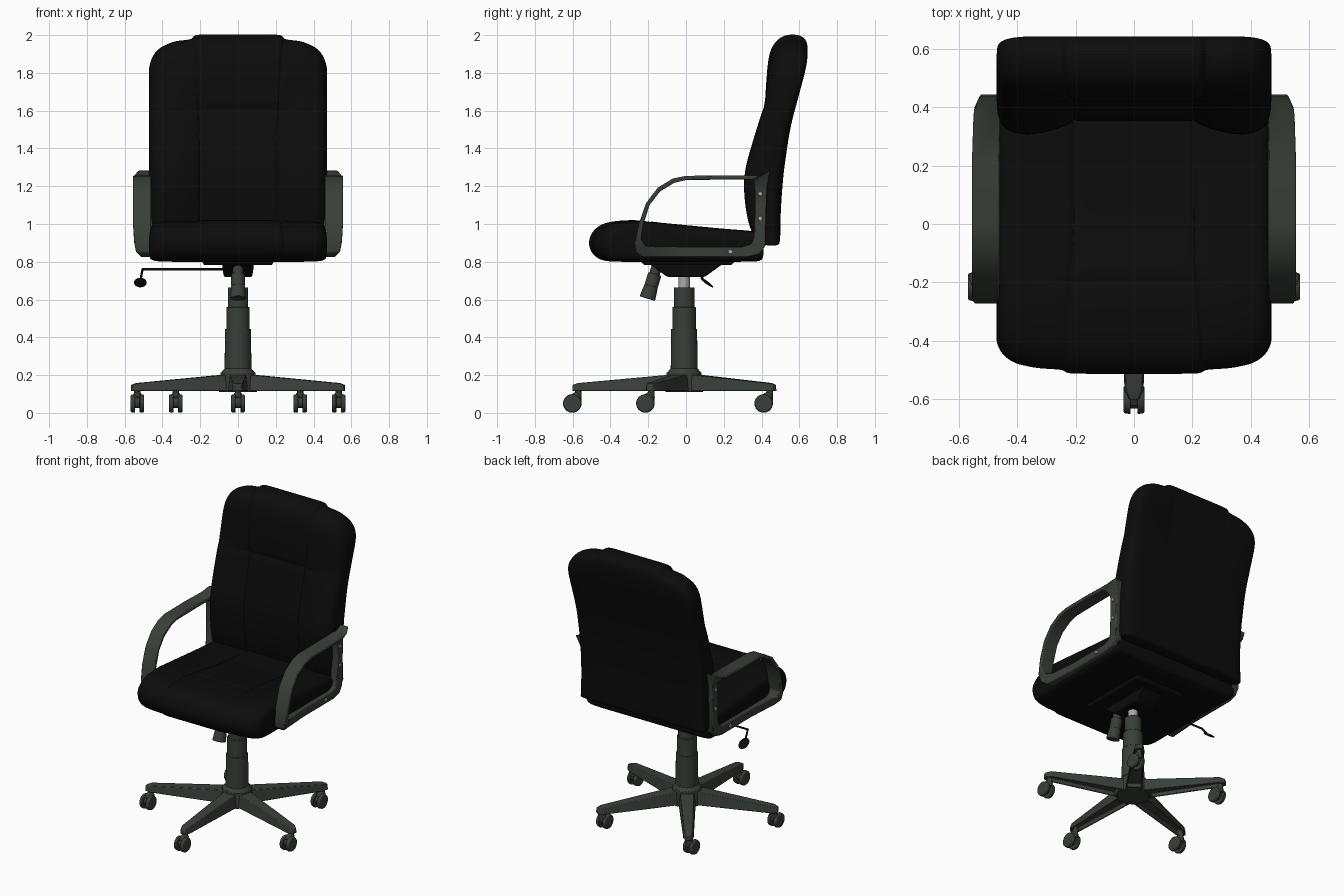
import bpy, bmesh, math
from mathutils import Vector, Matrix

if "Cube" in bpy.data.objects:
    bpy.data.objects.remove(bpy.data.objects["Cube"])


def material(name, r, g, b):
    m = bpy.data.materials.new(name)
    m.diffuse_color = (r, g, b, 1)
    m.use_nodes = True
    m.node_tree.nodes["Principled BSDF"].inputs["Base Color"].default_value = m.diffuse_color
    return m


BLACK = material("black upholstery", 0.0035, 0.0035, 0.0037)
FRAME = material("dark grey plastic", 0.041, 0.050, 0.040)
STEEL = material("steel", 0.40, 0.41, 0.40)


def finish(name, bm, mat, bevel=0, subsurf=0):
    bmesh.ops.recalc_face_normals(bm, faces=bm.faces[:])
    me = bpy.data.meshes.new(name)
    bm.to_mesh(me)
    bm.free()
    me.materials.append(mat)
    ob = bpy.data.objects.new(name, me)
    bpy.context.collection.objects.link(ob)
    if bevel:
        mod = ob.modifiers.new("bevel", 'BEVEL')
        mod.width, mod.segments = bevel, 2
        mod.limit_method, mod.angle_limit = 'ANGLE', math.radians(35)
    if subsurf:
        mod = ob.modifiers.new("subsurf", 'SUBSURF')
        mod.levels = mod.render_levels = subsurf
    return ob


def rod(name, p, q, r1, r2, mat, sides=24, bevel=0):
    """Cylinder or cone from p to q."""
    p, q = Vector(p), Vector(q)
    d = q - p
    bm = bmesh.new()
    m = Matrix.Translation((p + q) / 2) @ d.to_track_quat('Z', 'Y').to_matrix().to_4x4()
    bmesh.ops.create_cone(bm, cap_ends=True, segments=sides, radius1=r1, radius2=r2,
                          depth=d.length, matrix=m)
    return finish(name, bm, mat, bevel)


def frustum(name, lo, hi, z0, z1, mat, bevel=0.0):
    """Tapered box; lo and hi are (x half width, y min, y max)."""
    bm = bmesh.new()
    rings = [[bm.verts.new((sx * w, y, z)) for sx, y in ((-1, a), (1, a), (1, b), (-1, b))]
             for (w, a, b), z in ((lo, z0), (hi, z1))]
    bm.faces.new(rings[0])
    bm.faces.new(rings[1])
    for i in range(4):
        j = (i + 1) % 4
        bm.faces.new((rings[0][i], rings[0][j], rings[1][j], rings[1][i]))
    return finish(name, bm, mat, bevel)


def cushion(name, levels, stations, place, seam_top):
    """Loft across x. levels: (along, centre face, bolster face, rear face).
    stations: (x, bolster blend, end drop, thickness scale, seam pinch)."""
    bm = bmesh.new()
    end = levels[-1][0]
    full = [(-x, *rest) for x, *rest in reversed(stations) if x > 0] + stations
    rings = []
    for x, blend, drop, k, pinch in full:
        front, rear = [], []
        for a, fc, fb, b in levels:
            f = fc + (fb - fc) * blend
            mid = f * 0.35 + b * 0.65
            f, r = mid + (f - mid) * k, mid + (b - mid) * k
            if abs(f - r) > 0.08:
                f += pinch * (1 if b > fc else -1)
            t = max(0, 1 - (end - a) / 0.5)
            aa = a - drop * t ** 1.5
            # seams spread outwards towards the end of the cushion
            xx = x * (1 + seam_top * t) if abs(x) < 0.3 else x
            front.append(bm.verts.new(place(xx, aa, f)))
            rear.append(bm.verts.new(place(xx, aa, r)))
        rings.append((front, rear))
    n = len(levels)
    for (f0, r0), (f1, r1) in zip(rings, rings[1:]):
        for i in range(n - 1):
            bm.faces.new((f0[i], f0[i + 1], f1[i + 1], f1[i]))
            bm.faces.new((r0[i], r1[i], r1[i + 1], r0[i + 1]))
        bm.faces.new((f0[0], f1[0], r1[0], r0[0]))
        bm.faces.new((f0[-1], f1[-1], r1[-1], r0[-1]))
    for f, r in (rings[0], rings[-1]):
        for i in range(n - 1):
            bm.faces.new((f[i], f[i + 1], r[i + 1], r[i]))
    return finish(name, bm, BLACK, subsurf=2)


# backrest with side bolsters and a raised head pad
back_levels = [
    (0.885, .425, .425, .488), (0.90, .40, .38, .497), (0.95, .385, .345, .50),
    (1.05, .36, .315, .50), (1.2, .35, .30, .51), (1.3, .355, .31, .52),
    (1.4, .375, .34, .535), (1.5, .40, .37, .55), (1.595, .418, .40, .573),
    (1.61, .432, .406, .577), (1.625, .416, .412, .581), (1.75, .425, .43, .612),
    (1.85, .432, .445, .636), (1.92, .445, .46, .645), (1.97, .475, .488, .642),
    (1.997, .515, .525, .61), (2.003, .55, .555, .58)]
back_stations = [
    (0, 0, 0, 1, 0), (.10, 0, 0, 1, 0), (.18, 0, 0, 1, 0), (.197, .05, .003, 1, .002),
    (.205, .1, .015, 1, .012), (.213, .2, .028, 1, .002), (.28, .7, .032, 1, 0),
    (.36, 1, .045, 1, 0), (.41, 1, .065, .95, 0), (.445, 1, .10, .82, 0),
    (.463, 1, .14, .62, 0), (.471, 1, .18, .35, 0)]
cushion("backrest", back_levels, back_stations, lambda x, a, v: (x, v, a), 0.17)

# seat cushion, lofted the same way with its front as the rounded end
seat_levels = [
    (-.412, .92, .92, .83), (-.40, .95, .955, .803), (-.35, .955, .965, .80),
    (-.2, .96, .975, .80), (0, .985, .995, .80), (.15, 1.01, 1.008, .80),
    (.19, 1.014, 1.012, .80), (.20, 1.006, 1.012, .80), (.21, 1.018, 1.014, .80),
    (.3, 1.022, 1.018, .80), (.40, 1.014, 1.006, .80), (.46, .995, .985, .81),
    (.50, .955, .95, .845), (.514, .915, .915, .885)]
seat_stations = [
    (0, 0, 0, 1, 0), (.10, 0, 0, 1, 0), (.18, 0, 0, 1, 0), (.197, .1, .003, 1, .002),
    (.205, .2, .01, 1, .012), (.213, .4, .015, 1, .002), (.28, .8, .018, 1, 0),
    (.36, 1, .025, 1, 0), (.41, 1, .035, .98, 0), (.445, 1, .06, .92, 0),
    (.463, 1, .085, .78, 0), (.471, 1, .11, .5, 0)]
cushion("seat", seat_levels, seat_stations, lambda x, a, v: (x, -a, v), 0.17)

# armrest loops: outer y, z, inner y, z, x inside, x outside
arm = [
    (.40, 1.257, .345, 1.235, .46, .55), (.2, 1.257, .2, 1.235, .46, .556),
    (0, 1.255, 0, 1.233, .46, .556), (-.07, 1.241, -.063, 1.218, .46, .556),
    (-.15, 1.192, -.138, 1.172, .46, .556), (-.212, 1.11, -.193, 1.10, .46, .556),
    (-.25, 1.0, -.225, 1.0, .46, .556), (-.272, .90, -.237, .92, .46, .55),
    (-.266, .85, -.217, .885, .46, .54), (-.235, .825, -.17, .88, .45, .515),
    (0, .825, 0, .88, .45, .50), (.33, .825, .30, .88, .45, .50),
    (.39, .84, .345, .893, .45, .50), (.42, .885, .36, .93, .45, .50),
    (.426, 1.1, .365, 1.1, .45, .50), (.43, 1.2, .362, 1.2, .45, .50),
    (.445, 1.285, .357, 1.228, .45, .53)]
for s, side in ((-1, "left"), (1, "right")):
    bm = bmesh.new()
    rings = [[bm.verts.new((s * x, y, z)) for x, y, z in
              ((x0, oy, oz), (x1, oy, oz), (x1, iy, iz), (x0, iy, iz))]
             for oy, oz, iy, iz, x0, x1 in arm]
    for i, ring in enumerate(rings):
        prev = rings[i - 1]
        for j in range(4):
            k = (j + 1) % 4
            bm.faces.new((prev[j], prev[k], ring[k], ring[j]))
    finish(side + "_armrest", bm, FRAME, bevel=0.006)
    for y, z in ((-.115, .853), (.235, .853), (.393, 1.03), (.393, 1.16)):
        rod(side + "_arm_screw", (s * .49, y, z), (s * .506, y, z), .014, .011, STEEL, 12)
    for y in (-.16, .18):
        rod(side + "_seat_bolt", (s * .13, y, .785), (s * .13, y, .81), .013, .013, STEEL, 12)

# tilt mechanism under the seat
frustum("mount_plate", (.18, -.22, .24), (.19, -.24, .26), .782, .803, BLACK, .004)
frustum("tilt_housing", (.075, -.10, .10), (.085, -.19, .19), .72, .785, BLACK, .008)
rod("tension_knob_shaft", (0, -.15, .79), (0, -.178, .70), .028, .028, FRAME)
rod("tension_knob_neck", (0, -.165, .735), (0, -.185, .67), .036, .036, FRAME, bevel=.004)
rod("tension_knob", (0, -.183, .675), (0, -.205, .605), .036, .043, FRAME, bevel=.005)

# height lever with a flat paddle
rod("lever_rod", (-.05, .05, .76), (-.505, .05, .76), .006, .006, BLACK, 10)
rod("lever_bend", (-.505, .05, .763), (-.515, .09, .71), .006, .006, BLACK, 10)
bm = bmesh.new()
bmesh.ops.create_uvsphere(bm, u_segments=20, v_segments=12, radius=1, matrix=(
    Matrix.Translation((-.517, .11, .69)) @ Matrix.Rotation(math.radians(-36), 4, 'X')
    @ Matrix.Diagonal((.034, .042, .008, 1))))
finish("lever_paddle", bm, BLACK)

# gas lift column
CY = -0.01
for name, z0, z1, r0, r1, mat in (
        ("hub", .11, .215, .10, .092, FRAME), ("hub_collar", .21, .235, .092, .072, FRAME),
        ("lower_column", .22, .445, .071, .069, FRAME),
        ("middle_column", .44, .56, .062, .062, FRAME),
        ("upper_column", .55, .665, .054, .054, FRAME),
        ("piston", .66, .73, .03, .03, STEEL)):
    rod(name, (0, CY, z0), (0, CY, z1), r0, r1, mat, 32, .003)

# five-star base and casters
for n in range(5):
    ang = math.radians(-90 + 72 * n)
    bm = bmesh.new()
    rows = []
    for r, w, z in ((.04, .055, .205), (.10, .052, .20), (.56, .033, .158), (.592, .018, .148)):
        rows.append([bm.verts.new(c) for c in
                     ((r, -w, .115), (r, w, .115), (r, w * .8, z), (r, -w * .8, z))])
    bottoms = []
    for a, b in zip(rows, rows[1:]):
        for i in range(4):
            j = (i + 1) % 4
            f = bm.faces.new((a[i], a[j], b[j], b[i]))
            if i == 0:
                bottoms.append(f)
    bm.faces.new(rows[0])
    bm.faces.new(rows[-1])
    bmesh.ops.recalc_face_normals(bm, faces=bm.faces[:])
    # hollow underside
    bmesh.ops.inset_region(bm, faces=[bottoms[1]], thickness=.010, depth=0)
    bmesh.ops.inset_region(bm, faces=[bottoms[1]], thickness=.002, depth=-.028)
    bm.transform(Matrix.Translation((0, CY, 0)) @ Matrix.Rotation(ang, 4, 'Z'))
    finish("base_leg", bm, FRAME, .006)
    # caster trails towards the front
    px, py = .56 * math.cos(ang), CY + .56 * math.sin(ang)
    wy = py - .032
    rod("caster_stem", (px, py, .06), (px, py, .13), .017, .017, FRAME, 16)
    rod("caster_axle", (px - .02, wy, .055), (px + .02, wy, .055), .03, .03, FRAME, 16)
    rod("caster_hood", (px, wy, .062), (px, py + .004, .098), .033, .022, FRAME, 16, .004)
    for s in (-1, 1):
        rod("caster_wheel", (px + s * .012, wy, .05), (px + s * .036, wy, .05),
            .05, .046, FRAME, 24, .005)

bpy.ops.object.select_all(action='SELECT')
bpy.context.view_layer.objects.active = bpy.data.objects["seat"]
bpy.ops.object.shade_smooth_by_angle(angle=math.radians(38))
